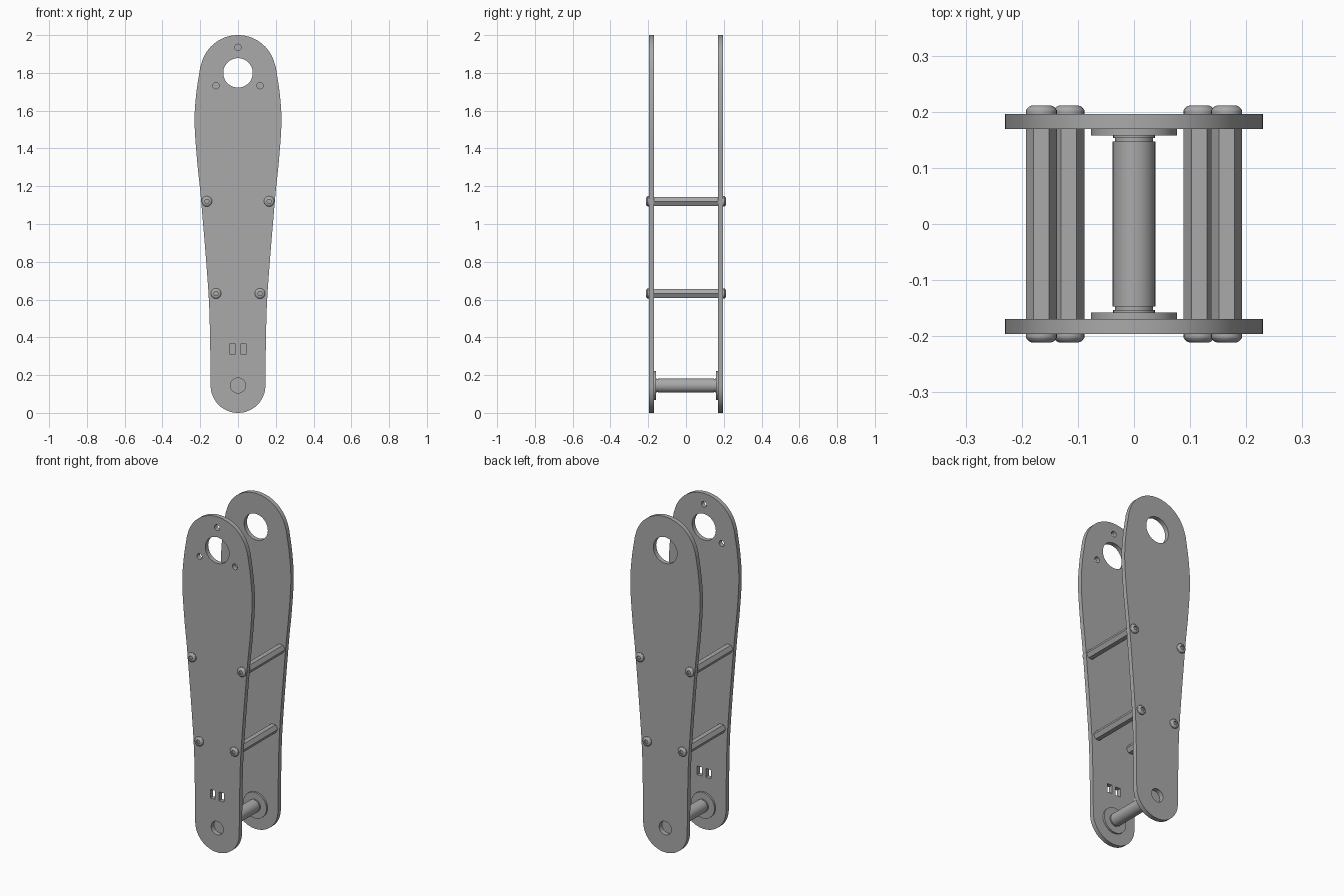
import bpy, bmesh
from math import sin, cos, pi, radians
from mathutils import Vector

cube = bpy.data.objects.get("Cube")
if cube:
    bpy.data.objects.remove(cube)

grey = bpy.data.materials.new("plain grey")
grey.use_nodes = True
colour = (0.4, 0.4, 0.4, 1)
grey.diffuse_color = colour
grey.node_tree.nodes["Principled BSDF"].inputs["Base Color"].default_value = colour

INNER, OUTER = 0.169, 0.196      # plate faces, measured from the middle
SHAFT_Z, HUB_Z = 0.145, 1.8


def finish(bm, name):
    bmesh.ops.recalc_face_normals(bm, faces=bm.faces)
    mesh = bpy.data.meshes.new(name)
    bm.to_mesh(mesh)
    bm.free()
    mesh.materials.append(grey)
    mesh.shade_smooth()
    mesh.set_sharp_from_angle(angle=radians(25))
    obj = bpy.data.objects.new(name, mesh)
    bpy.context.collection.objects.link(obj)
    return obj


def arc(x, z, r, start, end, n):
    return [(x + r * cos(radians(start + (end - start) * i / n)),
             z + r * sin(radians(start + (end - start) * i / n))) for i in range(n + 1)]


def circle(x, z, r, n=32):
    return arc(x, z, r, 0, 360, n)[:-1]


def smooth_path(pts, steps=6):
    """Catmull-Rom curve through the points."""
    p = [Vector(q) for q in pts]
    p = [2 * p[0] - p[1]] + p + [2 * p[-1] - p[-2]]
    out = []
    for a, b, c, d in zip(p, p[1:], p[2:], p[3:]):
        for i in range(steps):
            t = i / steps
            out.append(tuple(0.5 * (2 * b + (c - a) * t + (2 * a - 5 * b + 4 * c - d) * t * t
                                    + (3 * b - a - 3 * c + d) * t ** 3)))
    return out + [tuple(p[-2])]


def plate(name, y, holes):
    """Flat side plate: outline with holes, filled and thickened."""
    side = smooth_path([(0.147, 0.34), (0.156, 0.63), (0.195, 1.12), (0.217, 1.34),
                        (0.23, 1.54), (0.221, 1.69), (0.2, 1.83)])
    outline = arc(0, SHAFT_Z, 0.145, 180, 360, 32) + side
    outline += arc(0, HUB_Z, 0.2, 9, 171, 32)[1:-1]
    outline += [(-x, z) for x, z in reversed(side)]
    bm = bmesh.new()
    for loop in [outline] + holes:
        vs = [bm.verts.new((x, y, z)) for x, z in loop]
        for a, b in zip(vs, vs[1:] + vs[:1]):
            bm.edges.new((a, b))
    bmesh.ops.triangle_fill(bm, edges=bm.edges[:], use_beauty=True)
    ext = bmesh.ops.extrude_face_region(bm, geom=bm.faces[:], use_keep_orig=True)
    moved = [v for v in ext["geom"] if isinstance(v, bmesh.types.BMVert)]
    bmesh.ops.translate(bm, verts=moved, vec=(0, OUTER - INNER, 0))
    bmesh.ops.dissolve_limit(bm, angle_limit=0.001, verts=bm.verts[:], edges=bm.edges[:])
    return finish(bm, name)


def lathe(name, x, z, profile, n=32, hex_from=None):
    """Turn (radius, y) rings around y; rings from hex_from on are hexagonal."""
    bm = bmesh.new()
    rings = []
    for k, (r, y) in enumerate(profile):
        ring = []
        for i in range(n):
            a = 2 * pi * i / n
            s = r
            if hex_from is not None and k >= hex_from:
                s = r * cos(pi / 6) / cos(a % (pi / 3) - pi / 6)
            ring.append(bm.verts.new((x + s * cos(a), y, z + s * sin(a))))
        rings.append(ring)
    for p, q in zip(rings, rings[1:]):
        for i in range(n):
            j = (i + 1) % n
            bm.faces.new((p[i], p[j], q[j], q[i]))
    bm.faces.new(rings[0])
    bm.faces.new(rings[-1])
    return finish(bm, name)


# Side plates: the front one also has bolt holes and two slots
main_holes = [circle(0, HUB_Z, 0.078, 48), circle(0, SHAFT_Z, 0.04)]
bolt_holes = [circle(0.135 * cos(radians(a)), HUB_Z + 0.135 * sin(radians(a)), 0.017, 20)
              for a in (90, 210, 330)]
slots = [[(x - 0.016, 0.312), (x + 0.016, 0.312), (x + 0.016, 0.364), (x - 0.016, 0.364)]
         for x in (-0.029, 0.029)]
plate("front_plate", -OUTER, main_holes + bolt_holes + slots)
plate("back_plate", INNER, main_holes)

# Hexagonal spacers with a socket button screw at each end
for level, x, z in (("upper", 0.165, 1.12), ("lower", 0.116, 0.632)):
    for side, sx in (("left", 1), ("right", -1)):
        lathe(f"{level}_{side}_spacer", sx * x, z, [(0.0275, -INNER), (0.0275, INNER)], 6)
        for end, sy in (("front", -1), ("back", 1)):
            head = [(0.0275, OUTER), (0.0275, 0.2025), (0.025, 0.2065), (0.0215, 0.2095),
                    (0.0165, 0.2115), (0.0125, 0.2115), (0.0125, 0.203)]
            lathe(f"{level}_{side}_{end}_screw", sx * x, z,
                  [(r, sy * y) for r, y in head], 24, hex_from=5)

# Cross shaft with stepped necks and end flanges
half = [(0.077, INNER), (0.077, 0.158), (0.037, 0.158), (0.037, 0.153),
        (0.034, 0.153), (0.034, 0.147), (0.038, 0.147)]
lathe("cross_shaft", 0, SHAFT_Z, [(r, -y) for r, y in half] + half[::-1], 40)
